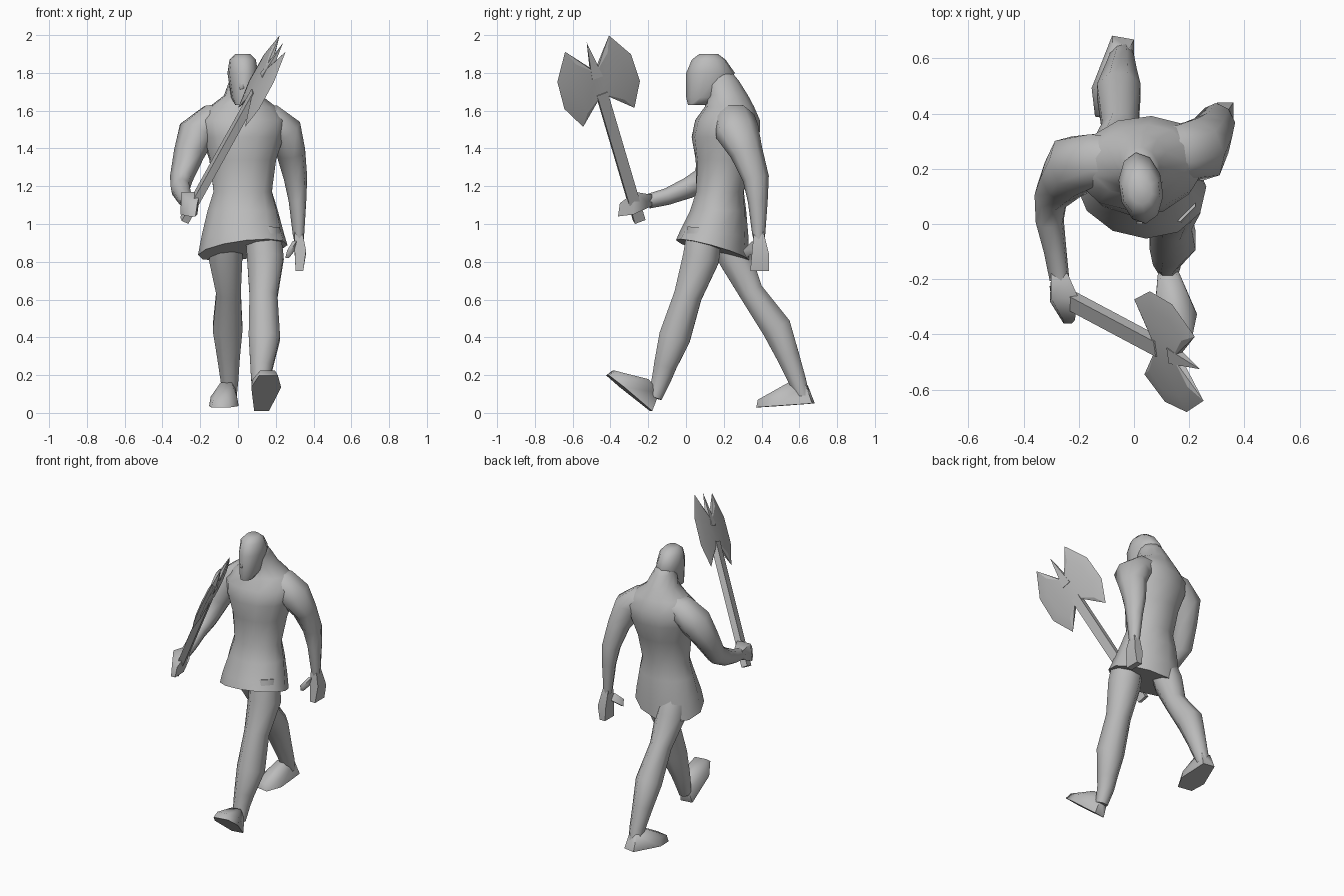
import bpy, bmesh, math
from mathutils import Vector, Matrix

cube = bpy.data.objects.get("Cube")
if cube:
    bpy.data.objects.remove(cube, do_unlink=True)

# One plain grey for the whole figure
grey = bpy.data.materials.new("plain grey")
grey.use_nodes = True
colour = (0.5, 0.5, 0.5, 1)
grey.diffuse_color = colour
grey.node_tree.nodes["Principled BSDF"].inputs["Base Color"].default_value = colour


def finish(name, bm, matrix, angle):
    """Turn a bmesh into a smooth-shaded object."""
    bm.transform(matrix)
    bmesh.ops.recalc_face_normals(bm, faces=bm.faces)
    mesh = bpy.data.meshes.new(name)
    bm.to_mesh(mesh)
    bm.free()
    mesh.materials.append(grey)
    mesh.shade_smooth()
    mesh.set_sharp_from_angle(angle=math.radians(angle))
    obj = bpy.data.objects.new(name, mesh)
    bpy.context.collection.objects.link(obj)


def skin(name, rings, matrix=Matrix(), angle=60):
    """Bridge a list of point rings and cap both ends."""
    bm = bmesh.new()
    loops = [[bm.verts.new(p) for p in ring] for ring in rings]
    for low, high in zip(loops, loops[1:]):
        for i in range(len(low)):
            bm.faces.new((low[i - 1], low[i], high[i], high[i - 1]))
    bm.faces.new(loops[0])
    bm.faces.new(loops[-1])
    finish(name, bm, matrix, angle)


def hull(name, points, matrix=Matrix(), angle=75):
    """Convex solid around a few points."""
    bm = bmesh.new()
    for p in points:
        bm.verts.new(p)
    result = bmesh.ops.convex_hull(bm, input=bm.verts)
    bmesh.ops.delete(bm, geom=result["geom_interior"], context="VERTS")
    finish(name, bm, matrix, angle)


def wide(points):
    """Spread (x, y, z, half width) points to both sides."""
    return [(x + side * w, y, z) for x, y, z, w in points for side in (-1, 1)]


def ellipse(sides, rx, ry):
    for i in range(sides):
        a = math.tau * (i + 0.5) / sides
        yield rx * math.cos(a), ry * math.sin(a)


def limb(name, path, start, depth=1, sides=8):
    """Oval tube square to its path; stations are x, y, z, radius."""
    centres = [Vector(station[:3]) for station in path]
    across = Vector(start)
    rings = []
    for i, centre in enumerate(centres):
        following = centres[min(i + 1, len(path) - 1)]
        along = (following - centres[max(i - 1, 0)]).normalized()
        across = (across - along * across.dot(along)).normalized()
        beside = along.cross(across)
        radius = path[i][3]
        rings.append([centre + across * a + beside * b
                      for a, b in ellipse(sides, radius, radius * depth)])
    skin(name, rings)


def body(name, levels, sides=12):
    """Stack of level ovals: z, y, half width, half depth."""
    rings = []
    for z, y, rx, ry in levels:
        # Hips turn one way and shoulders the other; the hem hangs aslant
        turn = Matrix.Rotation(math.radians(min(8, 40 * (z - 1.2))), 3, "Z")
        slope = max(0, 2 * (1 - z))
        ring = []
        for a, b in ellipse(sides, rx, ry):
            p = turn @ Vector((a, b, 0)) + Vector((.025, y, z))
            p.z += slope * (p.x * 0.4 - p.y + 0.1)
            ring.append(p)
        rings.append(ring)
    skin(name, rings)


# Tunic and hunched trunk, up into the neck
body("torso", [
    (.87, .14, .24, .19),
    (.95, .15, .22, .18),
    (1.07, .17, .19, .15),
    (1.17, .18, .16, .13),
    (1.34, .2, .18, .15),
    (1.46, .21, .22, .18),
    (1.55, .22, .24, .17),
    (1.62, .23, .18, .13),
    (1.68, .22, .1, .11),
    (1.76, .19, .07, .09),
    (1.82, .16, .05, .07),
])

# Head
body("head", [
    (1.63, .06, .04, .05),
    (1.67, .1, .06, .1),
    (1.8, .13, .08, .13),
    (1.87, .12, .07, .09),
    (1.9, .12, .04, .05),
], 10)
hull("nose", wide([(.02, .03, 1.8, .01), (.02, 0, 1.72, .01), (.02, .03, 1.7, .02)]), angle=150)

# Legs in full stride
sideways = (1, 0, 0)
limb("left_leg", [
    (.13, .1, .97, .1),
    (.145, .08, .82, .105),
    (.135, .01, .62, .08),
    (.14, -.06, .4, .09),
    (.125, -.11, .25, .065),
    (.12, -.13, .18, .055),
    (.125, -.165, .08, .04),
], sideways)
limb("right_leg", [
    (-.06, .2, .97, .09),
    (-.065, .26, .82, .095),
    (-.05, .345, .64, .07),
    (-.055, .48, .45, .085),
    (-.05, .54, .3, .065),
    (-.045, .59, .17, .05),
    (-.045, .62, .08, .04),
], sideways)

# Feet share one shape, heel at its origin: the front one is tipped up on its heel
foot = wide([
    (0, 0, 0, .04), (0, -.03, .1, .03), (0, -.12, .12, .03), (0, -.2, 0, .08),
    (0, -.2, .05, .07), (0, -.3, 0, .05), (0, -.29, .04, .04),
])
for name, heel, splay, pitch in (("left_foot", (.125, -.185, .01), 9, -39),
                                 ("right_foot", (-.04, .675, .05), -10, 4)):
    place = Matrix.Translation(heel) @ Matrix.Rotation(math.radians(splay), 4, "Z")
    hull(name, foot, place @ Matrix.Rotation(math.radians(pitch), 4, "X"))

# Hanging arm, growing out of the shoulder
upward = (0, 0, 1)
limb("left_arm", [
    (.05, .24, 1.57, .08),
    (.17, .26, 1.55, .09),
    (.24, .27, 1.49, .1),
    (.28, .32, 1.38, .075),
    (.305, .37, 1.24, .06),
    (.315, .38, 1.12, .045),
    (.32, .385, .95, .03),
    (.325, .39, .88, .02),
], upward, 1.2)
hull("left_hand", wide([
    (.32, .36, .96, .02), (.32, .41, .96, .02), (.33, .35, .86, .03),
    (.33, .44, .84, .03), (.325, .34, .75, .02), (.325, .44, .75, .02),
]))
hull("left_thumb", wide([(.3, .35, .91, .01), (.3, .38, .87, .01), (.27, .3, .86, .01), (.26, .32, .82, .01)]))

# Raised arm gripping the axe
limb("right_arm", [
    (-.02, .23, 1.57, .08),
    (-.14, .23, 1.55, .09),
    (-.22, .21, 1.48, .1),
    (-.26, .16, 1.37, .08),
    (-.3, .1, 1.24, .06),
    (-.305, .01, 1.19, .05),
    (-.285, -.1, 1.145, .04),
    (-.27, -.2, 1.12, .035),
], upward, 1.15)
hull("right_hand", wide([
    (-.27, -.18, 1.155, .03), (-.27, -.18, 1.095, .03), (-.25, -.27, 1.17, .05),
    (-.26, -.28, 1.05, .045), (-.235, -.35, 1.11, .02), (-.24, -.36, 1.04, .015),
]))

# Axe, built upright at its head then tilted into the grip
up = Vector((.47, -.25, .845)).normalized()
across = Vector((.12, -.93, -.36))
across = (across - up * across.dot(up)).normalized()
tilt = Matrix((across, up.cross(across), up)).transposed().to_4x4()
tilt.translation = (.125, -.465, 1.755)
bar = [(-.03, -.02), (.03, -.02), (.03, .02), (-.03, .02)]
skin("axe_handle", [[(x, y, z) for x, y in bar] for z in (-.87, -.07)], tilt, 30)
edge = [(.02, .07), (.125, .236), (.21, .083), (.215, -.085), (.146, -.225), (.045, -.09)]
cheek = [(0, .06), (.09, .15), (.15, .065), (.155, -.07), (.105, -.15), (0, -.07)]
for name, side in (("right_blade", 1), ("left_blade", -1)):
    points = [(side * x, 0, z) for x, z in edge]
    points += [(side * x, y, z) for x, z in cheek for y in (-.015, .015)]
    hull(name, points, tilt, 15)
hull("axe_spike", [(x, y, .03) for x, y in bar] + [(0, 0, .243)], tilt, 30)
